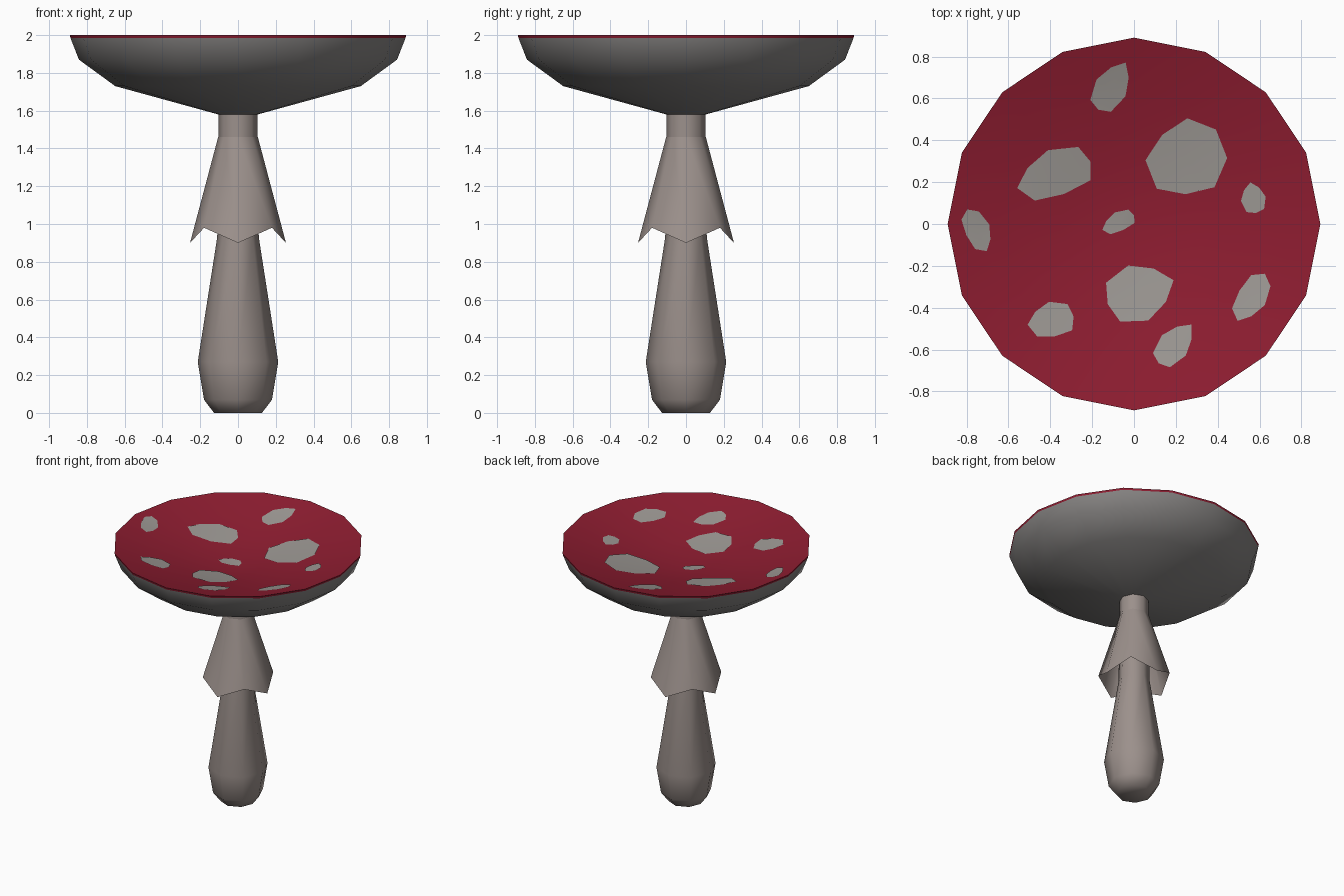
import bpy, bmesh
from math import sin, cos, pi, radians, hypot, atan2

if "Cube" in bpy.data.objects:
    bpy.data.objects.remove(bpy.data.objects["Cube"])


def material(name, rgb):
    m = bpy.data.materials.new(name)
    m.diffuse_color = (*rgb, 1)
    m.use_nodes = True
    m.node_tree.nodes["Principled BSDF"].inputs["Base Color"].default_value = m.diffuse_color
    return m


RED = material("cap_red", (0.27, 0.012, 0.03))
GILL = material("gill_grey", (0.24, 0.23, 0.225))
STEM = material("stem_beige", (0.33, 0.28, 0.26))
SPOT = material("spot_grey", (0.33, 0.31, 0.29))


def finish(name, bm, mats, angle=60):
    me = bpy.data.meshes.new(name)
    bm.to_mesh(me)
    bm.free()
    for m in mats:
        me.materials.append(m)
    ob = bpy.data.objects.new(name, me)
    bpy.context.collection.objects.link(ob)
    bpy.ops.object.select_all(action='DESELECT')
    bpy.context.view_layer.objects.active = ob
    ob.select_set(True)
    bpy.ops.object.shade_smooth_by_angle(angle=radians(angle))
    return ob


def lathe(profile, sides, mat_of=lambda i: 0, zig=0):
    """Rings of (radius, z); radius 0 is a pole. zig lifts odd points of the last ring."""
    bm = bmesh.new()
    rings = []
    for k, (r, z) in enumerate(profile):
        if r == 0:
            rings.append([bm.verts.new((0, 0, z))] * sides)
            continue
        up = zig if k == len(profile) - 1 else 0
        rings.append([bm.verts.new((r * cos(2 * pi * j / sides), r * sin(2 * pi * j / sides),
                                    z + up * (j % 2))) for j in range(sides)])
    for i, (a, b) in enumerate(zip(rings, rings[1:])):
        for j in range(sides):
            n = (j + 1) % sides
            f = bm.faces.new(dict.fromkeys((a[j], a[n], b[n], b[j])))
            f.material_index = mat_of(i)
    bmesh.ops.recalc_face_normals(bm, faces=bm.faces)
    return bm


# Stem: bulbous base tapering to a straight neck
finish("stem", lathe([(0, 0), (0.127, 0), (0.18, 0.07), (0.213, 0.27),
                      (0.11, 0.93), (0.104, 1.46), (0.104, 1.6)], 8), [STEM])

# Skirt: open flared ring with a zigzag hem
bm = lathe([(0.105, 1.46), (0.254, 0.9)], 8, zig=0.08)
for f in bm.faces:
    if f.normal.dot(f.calc_center_median()) < 0:
        f.normal_flip()
finish("skirt", bm, [STEM])

# Cap: gilled underside, red rim and dished red top
DISH = [(0, 1.825), (0.35, 1.872), (0.65, 1.932), (0.89, 2.0)]
under = [(0, 1.58), (0.104, 1.58), (0.65, 1.73), (0.842, 1.87), (0.887, 1.985)]
finish("cap", lathe(under + DISH[::-1], 16, lambda i: int(i >= 4)), [GILL, RED])


def dish_height(x, y):
    step = pi / 8
    d = atan2(y, x) % step - step / 2
    r = hypot(x, y) * cos(d) / cos(step / 2)
    for (r0, z0), (r1, z1) in zip(DISH, DISH[1:]):
        if r <= r1:
            return z0 + (z1 - z0) * (r - r0) / (r1 - r0)
    return 2.0


# Spots: irregular patches lying on the dish (x, y, half length, half width, tilt)
SPOTS = [(-0.11, 0.65, 0.14, 0.08, 60), (-0.37, 0.24, 0.20, 0.12, 20),
         (0.25, 0.31, 0.20, 0.19, 45), (0.57, 0.12, 0.08, 0.06, 100),
         (-0.07, 0.01, 0.09, 0.05, 25), (-0.75, -0.03, 0.11, 0.065, 115),
         (0.02, -0.33, 0.18, 0.14, 20), (-0.39, -0.46, 0.12, 0.09, 10),
         (0.56, -0.35, 0.13, 0.075, 60), (0.19, -0.58, 0.13, 0.075, 50)]
bm = bmesh.new()
for k, (cx, cy, a, b, tilt) in enumerate(SPOTS):
    t = radians(tilt)

    def point(s, ang):
        u, v = s * a * cos(ang), s * b * sin(ang)
        x, y = cx + u * cos(t) - v * sin(t), cy + u * sin(t) + v * cos(t)
        return bm.verts.new((x, y, dish_height(x, y) + 0.005))

    mid = point(0, 0)
    n = 8
    rim = [point(1 - 0.14 * ((j + k) % 3 == 1), 2 * pi * j / n) for j in range(n)]
    for j in range(n):
        bm.faces.new((mid, rim[j], rim[(j + 1) % n]))
finish("cap_spots", bm, [SPOT])
